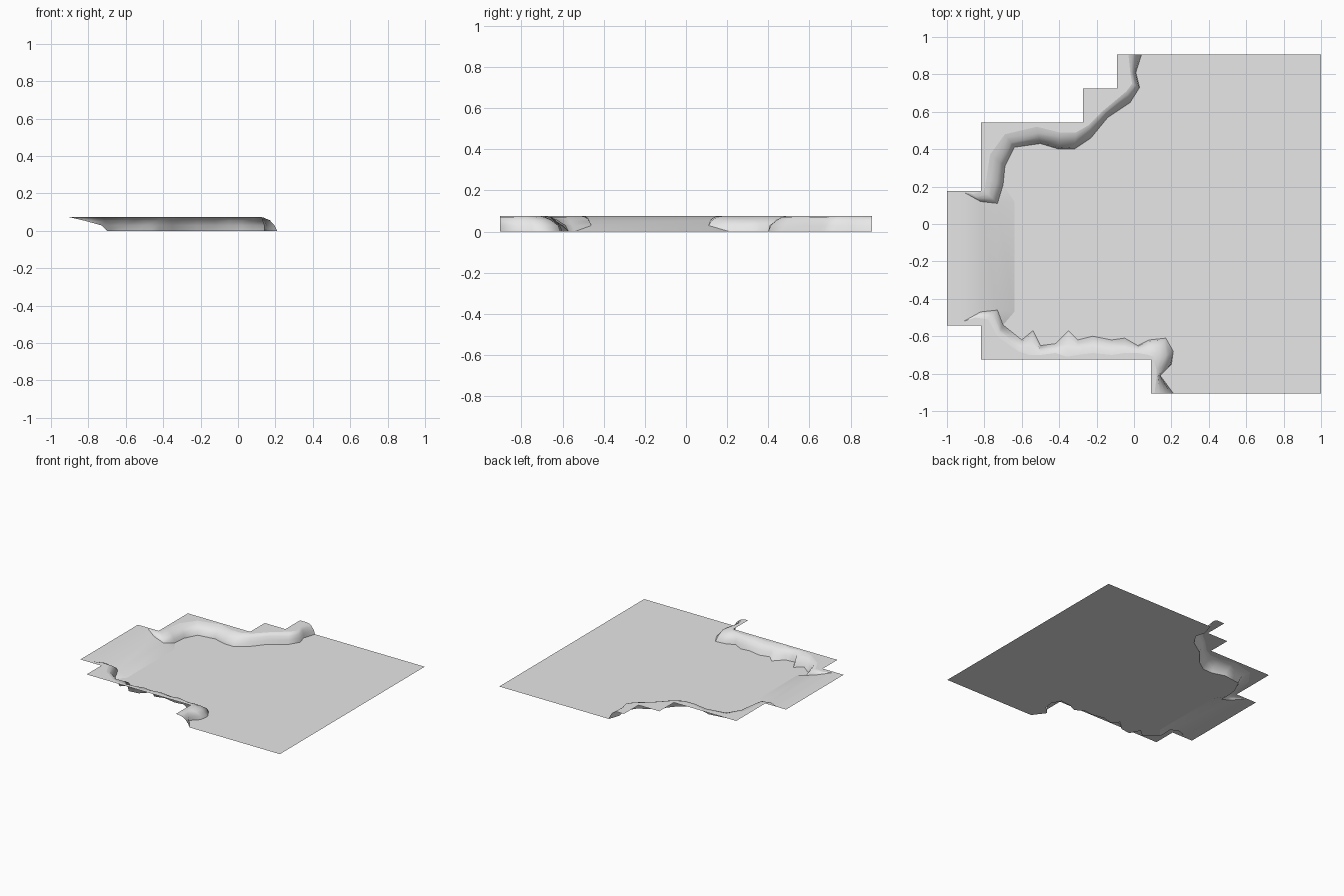
import bpy
import bmesh
import random
from mathutils import Vector

random.seed(4)
cube = bpy.data.objects.get("Cube")
if cube:
    bpy.data.objects.remove(cube)

TOP = 0.075          # height of the upper ground
EDGE = 0.905         # half depth of the tile
TILE = 2 / 11        # grid module of the stepped outline

stone = bpy.data.materials.new("pale_grey")
stone.use_nodes = True
stone.diffuse_color = (0.8, 0.8, 0.8, 1)
stone.node_tree.nodes["Principled BSDF"].inputs["Base Color"].default_value = (0.8, 0.8, 0.8, 1)


def ramp_height(x):
    """Eased slope from the upper landing down to the floor."""
    t = min(max((x + 0.64) / -0.27, 0), 1)
    return TOP * t * (1.25 - 0.25 * t)


def make_sheet(name, polygons, smooth):
    """Build an upward-facing surface from lists of corner points."""
    bm = bmesh.new()
    for polygon in polygons:
        bm.faces.new([bm.verts.new(p) for p in polygon])
    bmesh.ops.remove_doubles(bm, verts=bm.verts, dist=0.0005)
    bm.normal_update()
    for face in bm.faces:
        if face.normal.z < 0:
            face.normal_flip()
        face.smooth = smooth
    bmesh.ops.triangulate(bm, faces=[f for f in bm.faces if len(f.verts) > 4])
    mesh = bpy.data.meshes.new(name)
    bm.to_mesh(mesh)
    bm.free()
    mesh.materials.append(stone)
    obj = bpy.data.objects.new(name, mesh)
    bpy.context.collection.objects.link(obj)
    return obj


def at(points, height):
    return [Vector((x, y, height)) for x, y in points]


def on_ground(points):
    """Foot points: the first three lie on the ramp, the rest on the floor."""
    return [Vector((x, y, ramp_height(x) if i < 3 else 0)) for i, (x, y) in enumerate(points)]


def make_cliff(name, foot, crest):
    """Rounded cliff lofted between its foot and its crest."""
    rows = [foot]
    for across, rise in ((0.15, 0.4), (0.42, 0.75), (0.7, 0.93)):
        row = []
        for i, (a, b) in enumerate(zip(foot, crest)):
            wobble = random.uniform(-0.09, 0.09) if 2 < i < len(foot) - 1 else 0
            p = a.lerp(b, across + wobble)
            p.z = a.z + (b.z - a.z) * rise
            row.append(p)
        rows.append(row)
    rows.append(crest)
    faces = []
    for low, high in zip(rows, rows[1:]):
        for i in range(len(low) - 1):
            quad = [low[i], low[i + 1], high[i + 1], high[i]]
            faces.append(quad if i else quad[:3])   # the ramp end tapers to a point
    return make_sheet(name, faces, True)


# Cliff lines, each running from the ramp landing to the outer edge
back_foot = on_ground([
    (-.91, .17), (-.82, .12), (-.73, .11), (-.7, .21), (-.69, .31), (-.64, .41),
    (-.5, .43), (-.4, .4), (-.32, .4), (-.23, .46), (-.14, .57), (-.02, .65),
    (.03, .73), (.01, .81), (.04, EDGE)])
back_crest = at([
    (-.91, .17), (-.86, .16), (-.8, .18), (-.79, .24), (-.77, .37), (-.69, .48),
    (-.52, .52), (-.4, .49), (-.31, .49), (-.24, .53), (-.16, .61), (-.04, .71),
    (-.01, .75), (-.02, .81), (-.03, EDGE)], TOP)
front_foot = on_ground([
    (-.91, -.52), (-.82, -.47), (-.73, -.46), (-.7, -.54), (-.6, -.62), (-.54, -.57),
    (-.5, -.65), (-.42, -.64), (-.35, -.57), (-.3, -.62), (-.22, -.6), (-.12, -.62),
    (-.05, -.61), (.02, -.65), (.08, -.62), (.17, -.61), (.21, -.68), (.2, -.75),
    (.14, -.81), (.21, -EDGE)])
front_crest = at([
    (-.91, -.52), (-.85, -.5), (-.78, -.51), (-.73, -.6), (-.62, -.68), (-.56, -.7),
    (-.5, -.7), (-.42, -.69), (-.36, -.71), (-.3, -.7), (-.22, -.69), (-.12, -.7),
    (-.05, -.69), (.02, -.69), (.08, -.7), (.1, -.71), (.11, -.74), (.12, -.78),
    (.12, -.82), (.11, -EDGE)], TOP)

make_cliff("back_cliff", back_foot, back_crest)
make_cliff("front_cliff", front_foot, front_crest)

# Stepped outlines of the upper ground, on the tile grid
left = -1 + TILE
back_steps = at([
    (-TILE / 2, EDGE), (-TILE / 2, EDGE - TILE), (-TILE * 1.5, EDGE - TILE),
    (-TILE * 1.5, EDGE - 2 * TILE), (left, EDGE - 2 * TILE),
    (left, EDGE - 4 * TILE), (-.91, EDGE - 4 * TILE)], TOP)
front_steps = at([
    (TILE / 2, -EDGE), (TILE / 2, TILE - EDGE), (left, TILE - EDGE),
    (left, 2 * TILE - EDGE), (-.91, 2 * TILE - EDGE)], TOP)
make_sheet("back_upper_ground", [back_crest + back_steps], False)
make_sheet("front_upper_ground", [front_crest + front_steps], False)

# Ramp: landing, sloping strips and small fillets beside the cliff feet
back_toe, front_toe = at([(-.64, .12), (-.64, -.47)], 0)
landing = at([(-1, 2 * TILE - EDGE), (-1, EDGE - 4 * TILE)], TOP)
ramp = [landing + [back_steps[-1], back_foot[0], front_foot[0], front_steps[-1]]]
back_side = back_foot[:3] + [back_toe]
front_side = front_foot[:3] + [front_toe]
for i in range(3):
    ramp.append([back_side[i], back_side[i + 1], front_side[i + 1], front_side[i]])
for foot, toe in ((back_foot, back_toe), (front_foot, front_toe)):
    ramp.append([foot[2], foot[3], toe])
make_sheet("ramp", ramp, True)

# Floor between the cliffs
corners = at([(1, EDGE), (1, -EDGE)], 0)
make_sheet("floor", [[back_toe] + back_foot[3:] + corners + front_foot[:2:-1] + [front_toe]], False)
